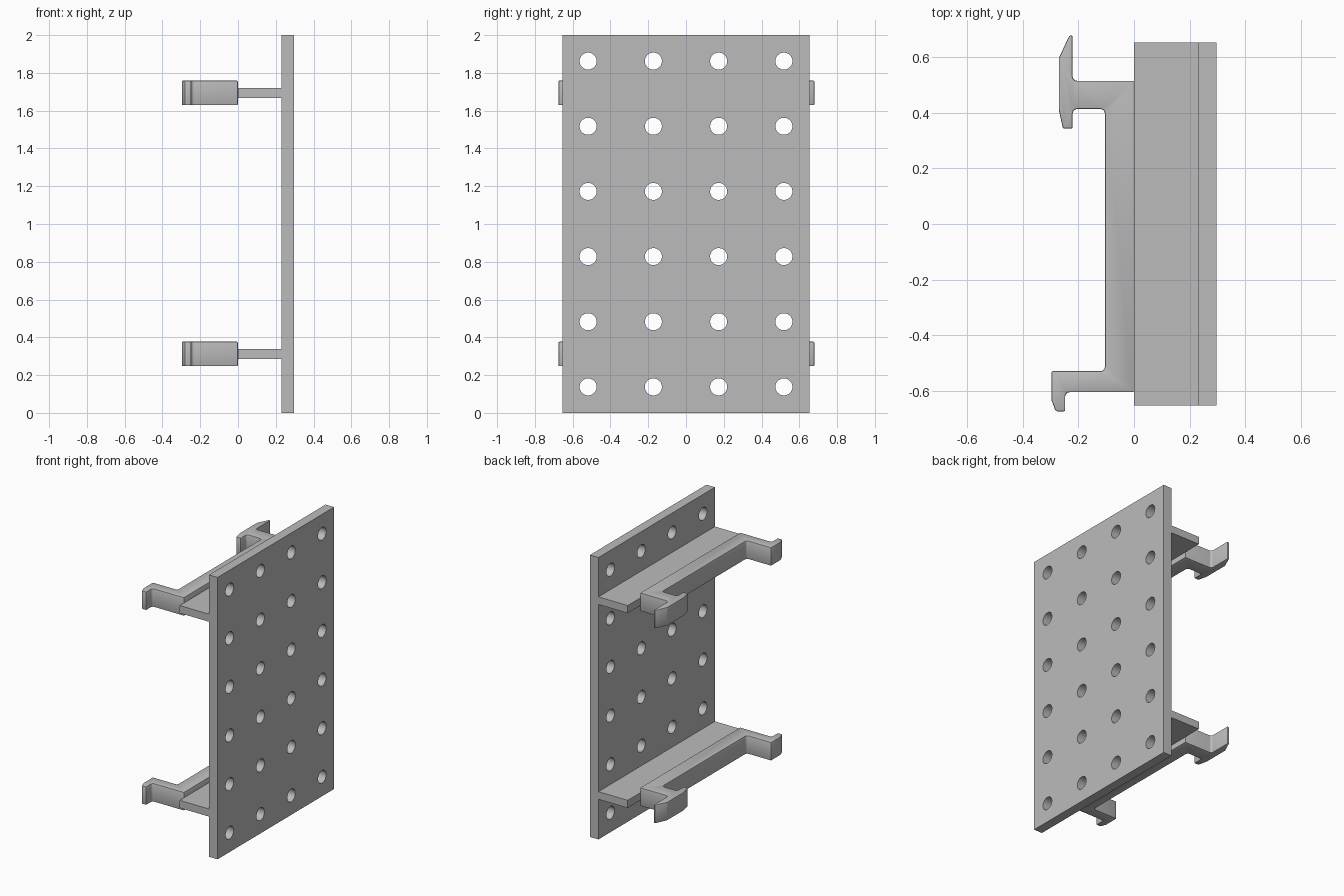
import bpy, bmesh
from mathutils import Matrix, Vector

cube = bpy.data.objects.get("Cube")
if cube:
    bpy.data.objects.remove(cube, do_unlink=True)

GREY = (0.5, 0.5, 0.5, 1.0)
grey = bpy.data.materials.new("plain grey")
grey.use_nodes = True
grey.diffuse_color = GREY
grey.node_tree.nodes["Principled BSDF"].inputs["Base Color"].default_value = GREY

HALF_DEPTH = 0.653
LEVELS = {"lower": 0.312, "upper": 1.694}


def finish(name, bm):
    """Turn a bmesh into a named grey object and make it active."""
    bmesh.ops.recalc_face_normals(bm, faces=bm.faces)
    mesh = bpy.data.meshes.new(name)
    bm.to_mesh(mesh)
    bm.free()
    mesh.materials.append(grey)
    obj = bpy.data.objects.new(name, mesh)
    bpy.context.collection.objects.link(obj)
    bpy.ops.object.select_all(action='DESELECT')
    obj.select_set(True)
    bpy.context.view_layer.objects.active = obj
    return obj


def box(name, low, high):
    low, high = Vector(low), Vector(high)
    bm = bmesh.new()
    bmesh.ops.create_cube(bm, size=1)
    bmesh.ops.scale(bm, vec=high - low, verts=bm.verts)
    bmesh.ops.translate(bm, vec=(low + high) / 2, verts=bm.verts)
    return finish(name, bm)


# Hole cutters: a four by six grid of cylinders along x
bm = bmesh.new()
for col in range(4):
    for row in range(6):
        centre = (0.265, (col - 1.5) * 0.3455, 1 + (row - 2.5) * 0.345)
        bmesh.ops.create_cone(
            bm, cap_ends=True, segments=40, radius1=0.045, radius2=0.045, depth=0.3,
            matrix=Matrix.Translation(centre) @ Matrix.Rotation(1.5707963, 4, 'Y'))
cutter = finish("hole_cutters", bm)
cutter.hide_render = True

# Perforated upright plate
plate = box("perforated_plate", (0.23, -HALF_DEPTH, 0), (0.297, HALF_DEPTH, 2))
cut = plate.modifiers.new("holes", 'BOOLEAN')
cut.operation = 'DIFFERENCE'
cut.solver = 'EXACT'
cut.object = cutter
bpy.ops.object.modifier_apply(modifier=cut.name)
bpy.data.objects.remove(cutter, do_unlink=True)
bpy.ops.object.shade_smooth_by_angle()

# Clip outline seen from above: x, y, and whether the corner is an inner fillet
OUTLINE = [
    (-0.297, -0.53, 0), (-0.297, -0.635, 0), (-0.282, -0.675, 0), (-0.248, -0.675, 0),
    (-0.248, -0.606, 1), (-0.001, -0.606, 0), (-0.001, 0.516, 0), (-0.221, 0.516, 1),
    (-0.221, 0.679, 0), (-0.233, 0.679, 0), (-0.271, 0.597, 0), (-0.271, 0.412, 0),
    (-0.256, 0.344, 0), (-0.221, 0.344, 0), (-0.221, 0.414, 1), (-0.105, 0.414, 1),
    (-0.105, -0.53, 1),
]


def clip(name, z):
    """Hooked rail clip, extruded upward with softened edges."""
    bm = bmesh.new()
    verts = [bm.verts.new((x, y, z - 0.065)) for x, y, _ in OUTLINE]
    base = bm.faces.new(verts)
    top = bmesh.ops.extrude_face_region(bm, geom=[base], use_keep_orig=True)
    raised = [g for g in top["geom"] if isinstance(g, bmesh.types.BMVert)]
    bmesh.ops.translate(bm, vec=(0, 0, 0.13), verts=raised)
    inner = {(x, y) for x, y, fillet in OUTLINE if fillet}
    edges = []
    for e in bm.edges:
        a, b = e.verts
        if abs(a.co.z - b.co.z) > 0.1 and any(
                abs(a.co.x - x) + abs(a.co.y - y) < 0.001 for x, y in inner):
            edges.append(e)
    bmesh.ops.recalc_face_normals(bm, faces=bm.faces)
    bmesh.ops.bevel(bm, geom=edges, offset=0.016, segments=5, profile=0.5,
                    affect='EDGES')
    obj = finish(name, bm)
    soft = obj.modifiers.new("soft_edges", 'BEVEL')
    soft.width = 0.005
    soft.segments = 2
    soft.limit_method = 'ANGLE'
    soft.angle_limit = 0.38
    soft.use_clamp_overlap = True
    bpy.ops.object.modifier_apply(modifier=soft.name)
    bpy.ops.object.shade_smooth_by_angle()


# Shelf and clip at each level
for level, z in LEVELS.items():
    box(level + "_shelf", (0, -HALF_DEPTH, z - 0.027), (0.23, HALF_DEPTH, z + 0.027))
    clip(level + "_rail_clip", z)
